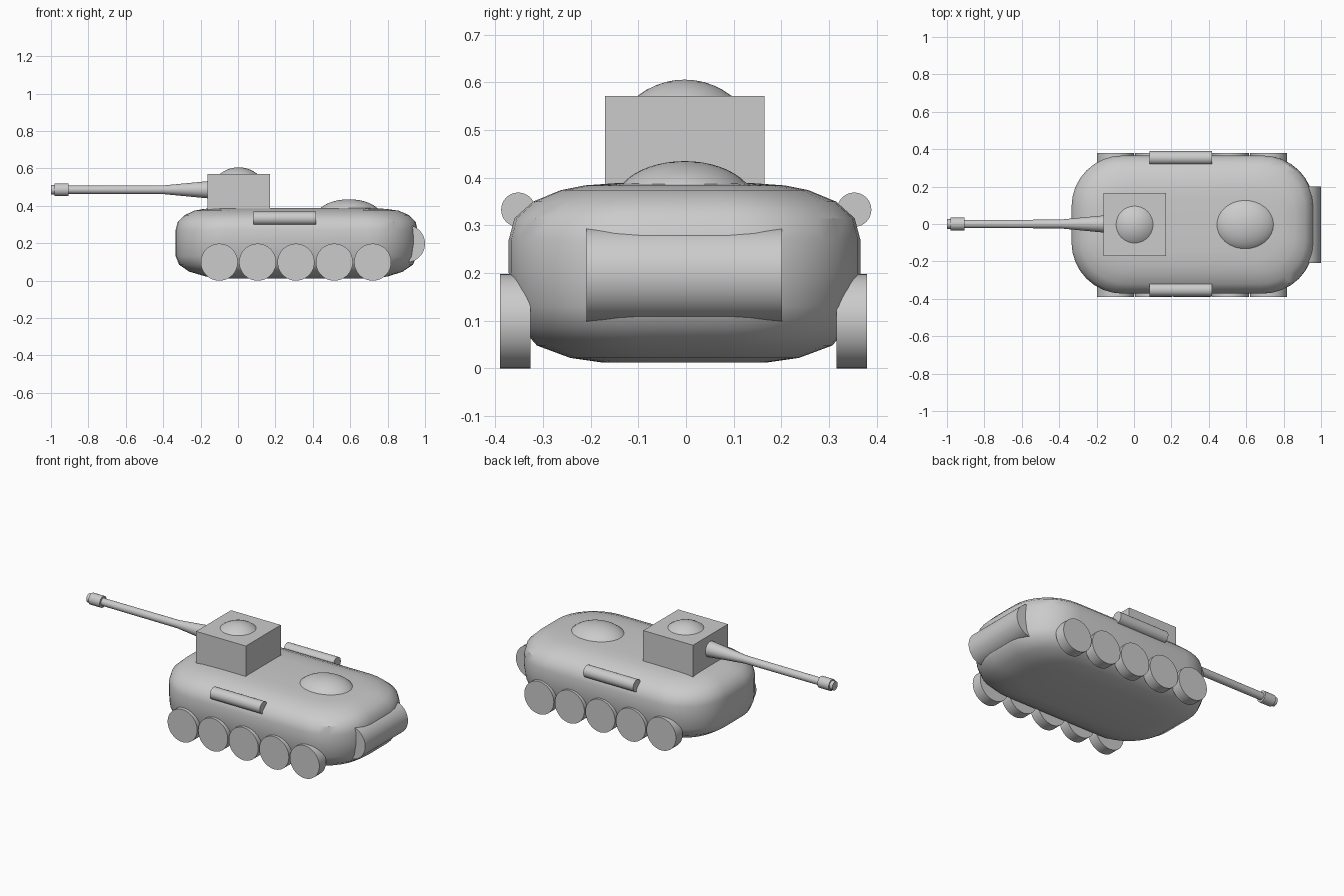
import bpy, bmesh, math
from mathutils import Matrix

if "Cube" in bpy.data.objects:
    bpy.data.objects.remove(bpy.data.objects["Cube"])


def finish(bm, name, smooth=True):
    bmesh.ops.recalc_face_normals(bm, faces=bm.faces)
    me = bpy.data.meshes.new(name)
    bm.to_mesh(me)
    bm.free()
    ob = bpy.data.objects.new(name, me)
    bpy.context.collection.objects.link(ob)
    if smooth:
        bpy.ops.object.select_all(action='DESELECT')
        ob.select_set(True)
        bpy.context.view_layer.objects.active = ob
        bpy.ops.object.shade_smooth_by_angle(angle=math.radians(35))
    return ob


def loft(bm, rings):
    """Skin a list of equal-sized point rings and cap both ends."""
    vs = [[bm.verts.new(p) for p in r] for r in rings]
    n = len(vs[0])
    for a, b in zip(vs, vs[1:]):
        for i in range(n):
            bm.faces.new((a[i], a[(i + 1) % n], b[(i + 1) % n], b[i]))
    bm.faces.new(vs[0])
    bm.faces.new(vs[-1])


def cylinder(name, centre, radius, length, axis, segs=32):
    bm = bmesh.new()
    rot = Matrix.Rotation(math.pi / 2, 4, 'X' if axis == 'Y' else 'Y')
    bmesh.ops.create_cone(bm, cap_ends=True, segments=segs, radius1=radius,
                          radius2=radius, depth=length,
                          matrix=Matrix.Translation(centre) @ rot)
    return finish(bm, name)


def dome(name, centre, scale):
    bm = bmesh.new()
    mat = Matrix.Translation(centre) @ Matrix.Diagonal((*scale, 1))
    bmesh.ops.create_uvsphere(bm, u_segments=32, v_segments=24, radius=1, matrix=mat)
    return finish(bm, name)


# Hull: stacked rounded rectangles (z, x min, x max, half width)
sections = [(0.012, -0.10, 0.70, 0.17), (0.022, -0.17, 0.80, 0.24),
            (0.048, -0.26, 0.88, 0.31), (0.085, -0.315, 0.935, 0.342),
            (0.13, -0.333, 0.955, 0.357), (0.20, -0.334, 0.962, 0.369),
            (0.27, -0.334, 0.96, 0.369), (0.315, -0.322, 0.95, 0.357),
            (0.35, -0.285, 0.915, 0.318), (0.374, -0.235, 0.86, 0.26),
            (0.384, -0.18, 0.79, 0.21), (0.389, -0.10, 0.68, 0.14)]


def hull_ring(z, x0, x1, w):
    cx, hx = (x0 + x1) / 2, (x1 - x0) / 2
    rx, ry = 0.42 * hx, 0.74 * w
    pts = []
    for sx, sy, start in ((1, 1, 0), (-1, 1, 90), (-1, -1, 180), (1, -1, 270)):
        for k in range(9):
            a = math.radians(start + k * 90 / 8)
            pts.append((cx + sx * (hx - rx) + rx * math.cos(a),
                        -0.003 + sy * (w - ry) + ry * math.sin(a), z))
    return pts


bm = bmesh.new()
loft(bm, [hull_ring(*s) for s in sections])
finish(bm, "hull")

# Turret box
bm = bmesh.new()
bmesh.ops.create_cube(bm, size=1, matrix=Matrix.Translation((0.005, -0.003, 0.475))
                      @ Matrix.Diagonal((0.334, 0.335, 0.193, 1)))
finish(bm, "turret", smooth=False)

# Hatch domes
dome("turret_hatch", (0.003, -0.003, 0.445), (0.16, 0.16, 0.161))
dome("rear_hatch", (0.593, -0.003, 0.345), (0.172, 0.148, 0.09))

# Gun barrel with stepped muzzle (x, radius)
profile = [(-0.10, 0.050), (-0.16, 0.046), (-0.40, 0.023), (-0.905, 0.022),
           (-0.905, 0.034), (-0.98, 0.034), (-0.98, 0.026), (-1.0, 0.026)]
bm = bmesh.new()
loft(bm, [[(x, r * math.cos(i * math.tau / 32), 0.486 + r * math.sin(i * math.tau / 32))
           for i in range(32)] for x, r in profile])
finish(bm, "gun_barrel")

# Five road wheels and one stowage tube on each side
for side, y_wheel, y_tube in (("front", -0.358, -0.352), ("back", 0.348, 0.353)):
    for i in range(5):
        cylinder(f"{side}_wheel_{i + 1}", (-0.1 + 0.205 * i, y_wheel, 0.099),
                 0.099, 0.064, 'Y', 48)
    cylinder(f"{side}_tube", (0.25, y_tube, 0.333), 0.036, 0.335, 'X')

# Rear drum
cylinder("rear_drum", (0.9, -0.004, 0.198), 0.1, 0.41, 'Y', 48)
